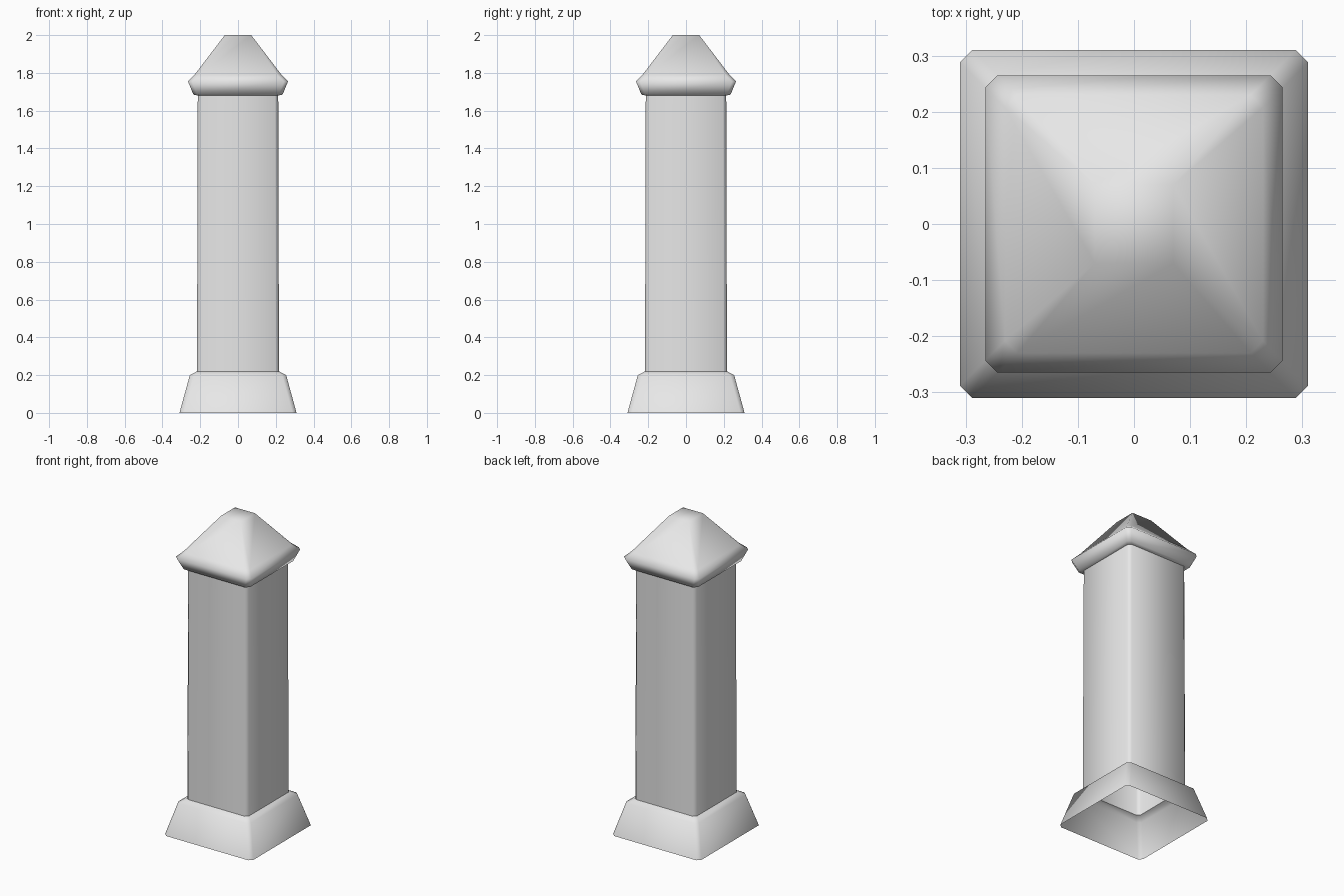
import bpy
import bmesh

cube = bpy.data.objects.get("Cube")
if cube:
    bpy.data.objects.remove(cube, do_unlink=True)

stone = bpy.data.materials.new("grey_stone")
stone.use_nodes = True
colour = (0.8, 0.8, 0.8, 1)
stone.diffuse_color = colour
stone.node_tree.nodes["Principled BSDF"].inputs["Base Color"].default_value = colour


def square_ring(bm, half, chamfer, z):
    """Square outline with cut corners, counter-clockwise."""
    a = half - chamfer
    corners = [(half, -a), (half, a), (a, half), (-a, half),
               (-half, a), (-half, -a), (-a, -half), (a, -half)]
    return [bm.verts.new((x, y, z)) for x, y in corners]


def loft(name, profile, close_top=False):
    """Skin a stack of (half width, chamfer, height) outlines."""
    bm = bmesh.new()
    rings = [square_ring(bm, *p) for p in profile]
    for low, high in zip(rings, rings[1:]):
        for i in range(8):
            j = (i + 1) % 8
            bm.faces.new((low[i], low[j], high[j], high[i]))
    if close_top:
        bm.faces.new(rings[-1])
    bmesh.ops.remove_doubles(bm, verts=bm.verts[:], dist=0.0005)
    for face in bm.faces:
        face.smooth = True
    mesh = bpy.data.meshes.new(name)
    bm.to_mesh(mesh)
    bm.free()
    mesh.materials.append(stone)
    obj = bpy.data.objects.new(name, mesh)
    bpy.context.collection.objects.link(obj)
    return obj


# Flared plinth, open underneath
loft("base", [(0.31, 0.022, 0), (0.255, 0.022, 0.2), (0.217, 0.018, 0.22)])

# Slightly tapering hollow shaft
loft("shaft", [(0.217, 0.018, 0.22), (0.213, 0.018, 1.68)])

# Rounded eaves and truncated pyramid roof
loft("cap", [(0.213, 0.018, 1.68), (0.236, 0.02, 1.685), (0.265, 0.022, 1.755),
             (0.23, 0.022, 1.79), (0.07, 0, 2)], close_top=True)
